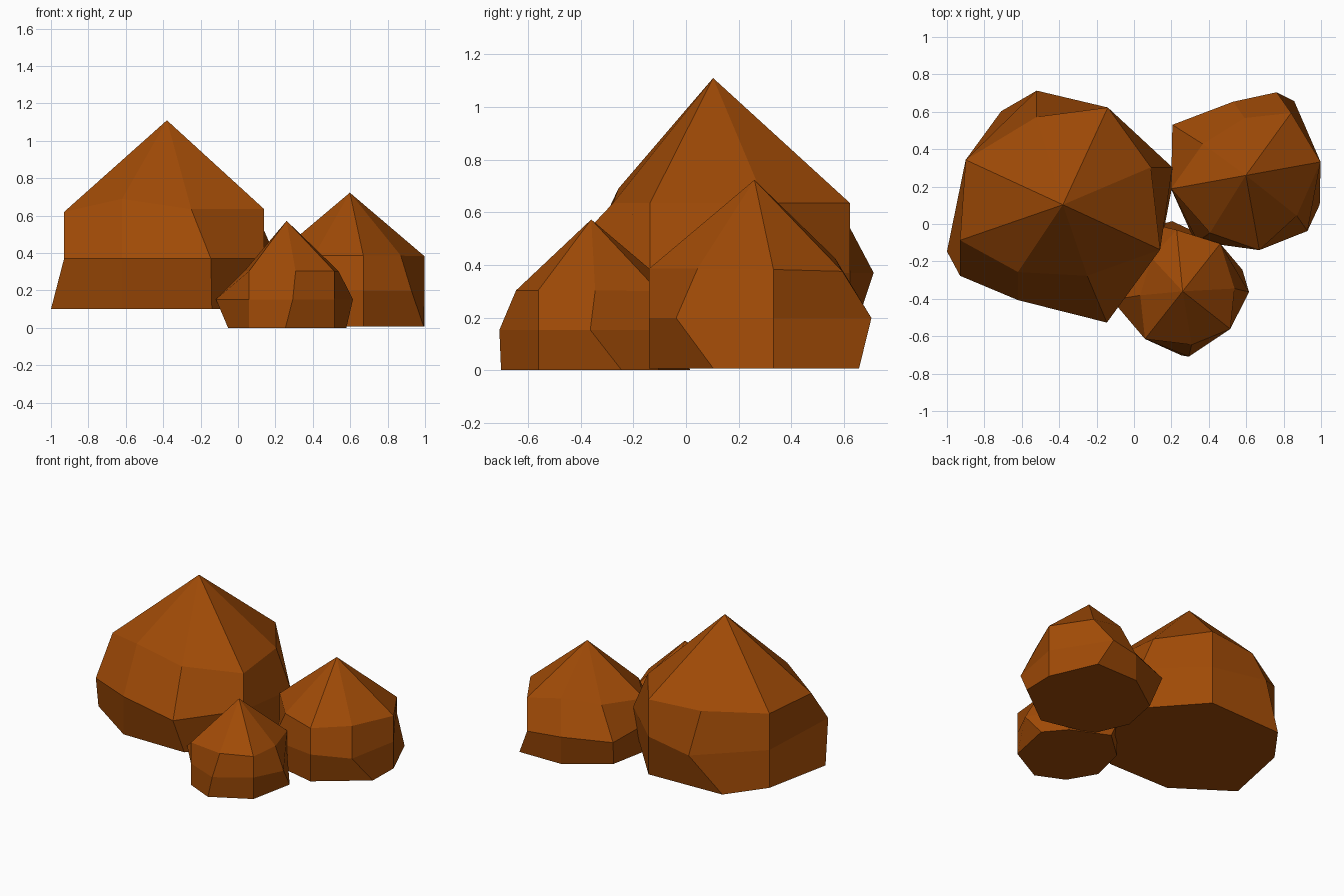
import bpy
import bmesh
import math
from mathutils import Matrix, Vector

if "Cube" in bpy.data.objects:
    bpy.data.objects.remove(bpy.data.objects["Cube"])

# single earthy brown
brown = bpy.data.materials.new("earth_brown")
brown.diffuse_color = (0.35, 0.069, 0.002, 1.0)
brown.use_nodes = True
brown.node_tree.nodes["Principled BSDF"].inputs["Base Color"].default_value = brown.diffuse_color

# Rock rings, relative to the point below the peak; counter-clockwise,
# alternating corner / edge midpoint, starting at the front-left corner
BASE = [(-.24, -.51, 0), (.24, -.51, 0), (.52, -.24, 0), (.59, .13, 0),
        (.24, .52, 0), (-.33, .50, 0), (-.52, .24, 0), (-.62, -.25, 0)]
WAIST = [(-.24, -.51, .27), (.235, -.63, .27), (.52, -.24, .27), (.585, .20, .27),
         (.24, .52, .27), (-.14, .61, .27), (-.52, .24, .27), (-.55, -.38, .27)]
SHOULDER = [(-.24, -.36, .59), (.13, -.38, .535), (.52, -.24, .535), (.47, .20, .535),
            (.24, .52, .535), (-.14, .47, .535), (-.52, .24, .53), (-.55, -.19, .52)]
PEAK = (0, 0, 1.01)


def rock(name, location, scale, turn):
    bm = bmesh.new()
    rings = [[bm.verts.new(p) for p in ring] for ring in (BASE, WAIST, SHOULDER)]
    peak = bm.verts.new(PEAK)
    # flat underside
    bm.faces.new(rings[0][::-1])
    # two bands of side facets
    for low, high in zip(rings, rings[1:]):
        for i in range(8):
            j = (i + 1) % 8
            bm.faces.new((low[i], low[j], high[j], high[i]))
    # four large facets meeting at the peak, folded from peak to midpoint
    top = rings[2]
    for i in range(0, 8, 2):
        bm.faces.new((peak, top[i], top[i + 1], top[(i + 2) % 8]))
    bm.transform(Matrix.Translation(Vector(location))
                 @ Matrix.Rotation(math.radians(turn), 4, 'Z')
                 @ Matrix.Scale(scale, 4))
    bmesh.ops.recalc_face_normals(bm, faces=bm.faces)
    # keep the fold of each peak facet running down from the peak
    crown = [f for f in bm.faces if peak in f.verts]
    for f in crown:
        ring = list(f.verts)
        k = ring.index(peak)
        bmesh.utils.face_split(f, peak, ring[(k + 2) % 4])
    mesh = bpy.data.meshes.new(name)
    bm.to_mesh(mesh)
    bm.free()
    mesh.materials.append(brown)
    obj = bpy.data.objects.new(name, mesh)
    bpy.context.collection.objects.link(obj)
    return obj


# the same rock at three sizes and headings
rock("large_rock", (-.38, .103, .10), 1.0, 0)
rock("medium_rock", (.598, .26, .007), .709, -145)
rock("small_rock", (.26, -.36, 0), .567, -103.5)
